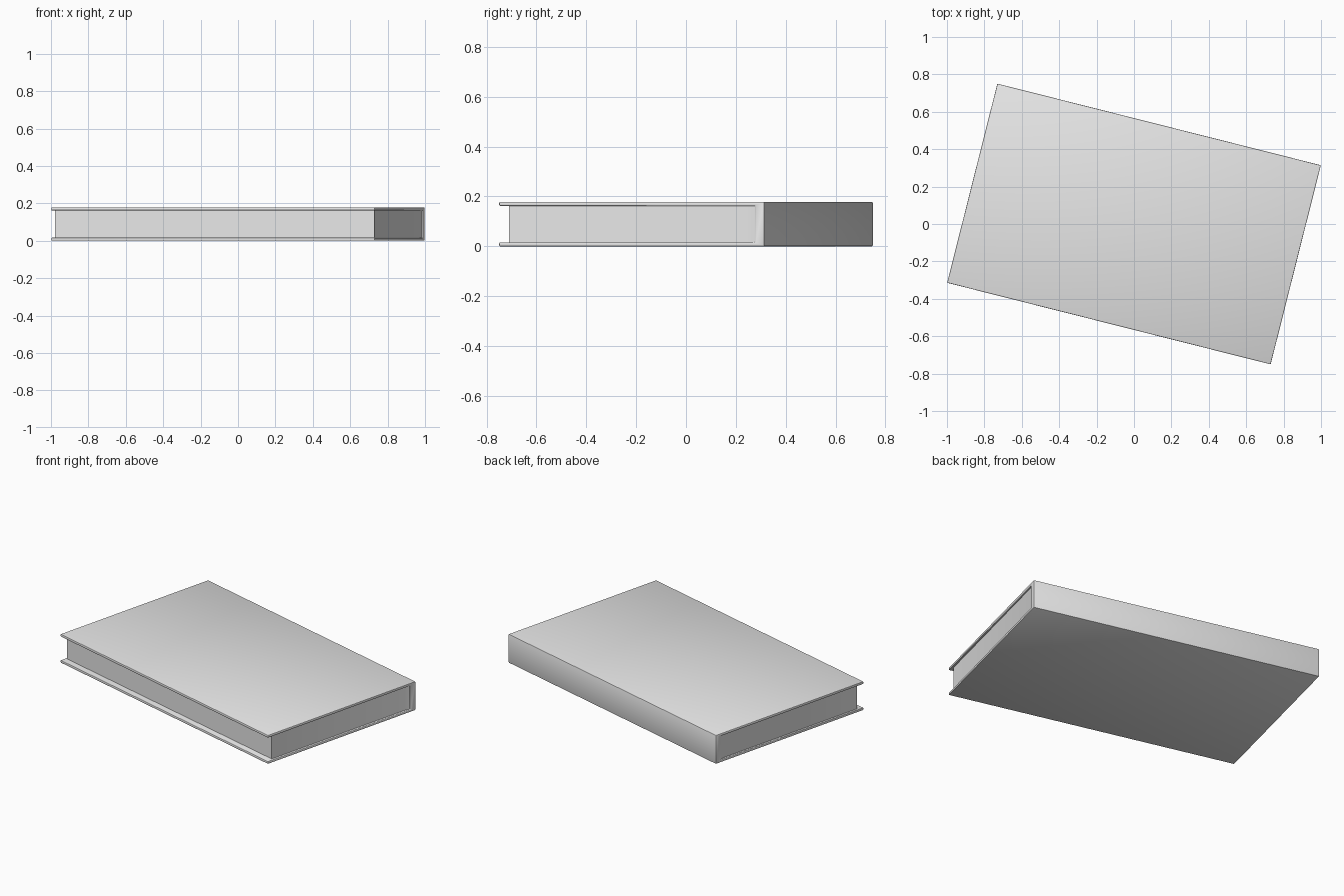
import bpy, bmesh, math
from mathutils import Matrix

cube = bpy.data.objects.get("Cube")
if cube:
    bpy.data.objects.remove(cube, do_unlink=True)

# Single plain grey
grey = bpy.data.materials.new("plain_grey")
grey.use_nodes = True
color = (0.8, 0.8, 0.8, 1)
grey.diffuse_color = color
grey.node_tree.nodes["Principled BSDF"].inputs["Base Color"].default_value = color

# Overall sizes, before the book is turned on the ground
HALF_L, HALF_W, HEIGHT, BOARD = 0.892, 0.549, 0.178, 0.016
PAGE_L, PAGE_W, SPINE_IN = 0.88, 0.51, 0.51
TURN = Matrix.Rotation(math.radians(-14.15), 4, "Z")


def prism(name, points, offset, bevel):
    """Extrude a closed outline of 3D points by an offset."""
    bm = bmesh.new()
    face = bm.faces.new([bm.verts.new(p) for p in points])
    result = bmesh.ops.extrude_face_region(bm, geom=[face])
    verts = [v for v in result["geom"] if isinstance(v, bmesh.types.BMVert)]
    bmesh.ops.translate(bm, verts=verts, vec=offset)
    if face.is_valid and len(face.edges[0].link_faces) < 2:
        bm.faces.new([v for v in face.verts])
    bmesh.ops.recalc_face_normals(bm, faces=bm.faces)
    if bevel:
        bmesh.ops.bevel(bm, geom=list(bm.edges), offset=bevel, segments=2,
                        profile=0.5, affect="EDGES")
    mesh = bpy.data.meshes.new(name)
    bm.to_mesh(mesh)
    bm.free()
    mesh.materials.append(grey)
    mesh.shade_smooth()
    mesh.set_sharp_from_angle(angle=math.radians(40))
    obj = bpy.data.objects.new(name, mesh)
    obj.matrix_world = TURN
    bpy.context.collection.objects.link(obj)
    return obj


# Cover: two boards joined by the spine at the back
top_in = HEIGHT - BOARD
section = [(-HALF_W, 0), (HALF_W, 0), (HALF_W, HEIGHT), (-HALF_W, HEIGHT),
           (-HALF_W, top_in), (SPINE_IN, top_in), (SPINE_IN, BOARD), (-HALF_W, BOARD)]
prism("cover", [(-HALF_L, y, z) for y, z in section], (2 * HALF_L, 0, 0), 0.004)

# Page block, flaring out where it meets the spine
half = [(PAGE_L, -PAGE_W), (PAGE_L, 0.48), (HALF_L - 0.004, SPINE_IN + 0.005)]
plan = half + [(-x, y) for x, y in reversed(half)]
prism("page_block", [(x, y, BOARD - 0.003) for x, y in plan],
      (0, 0, HEIGHT - 2 * BOARD + 0.006), 0)
